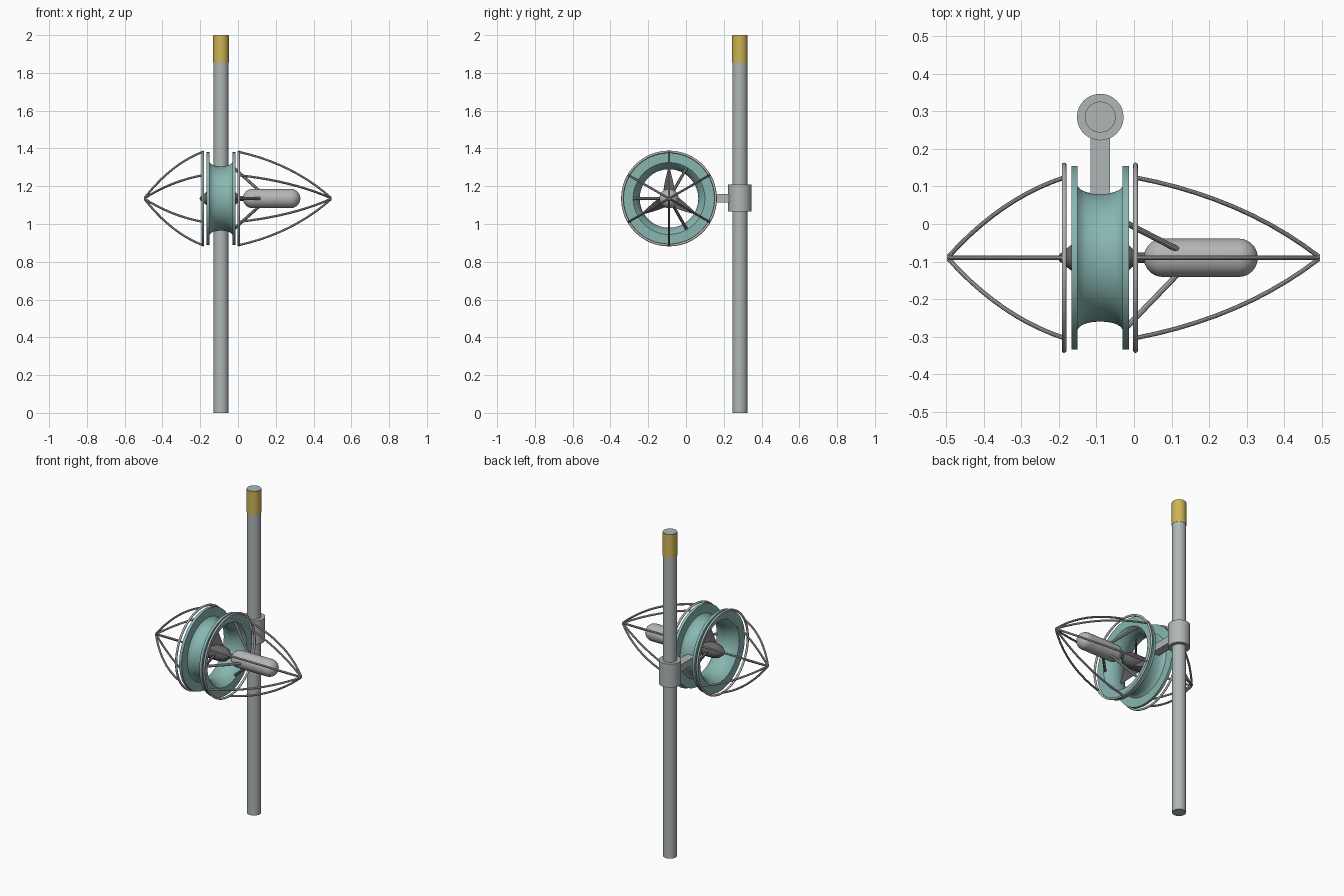
import bpy, bmesh, math
from mathutils import Vector, Matrix

if "Cube" in bpy.data.objects:
    bpy.data.objects.remove(bpy.data.objects["Cube"])

CX, CY, CZ = -0.09, -0.09, 1.135     # rotor centre; rotor axis runs along x
PX, PY = -0.09, 0.285                # pole position


def material(name, rgb):
    m = bpy.data.materials.new(name)
    m.diffuse_color = (*rgb, 1)
    m.use_nodes = True
    m.node_tree.nodes["Principled BSDF"].inputs["Base Color"].default_value = m.diffuse_color
    return m


POLE = material("pole_grey", (0.43, 0.47, 0.47))
STEEL = material("steel", (0.46, 0.46, 0.46))
DARK = material("dark_grey", (0.13, 0.13, 0.14))
TEAL = material("teal", (0.25, 0.47, 0.44))
YELLOW = material("yellow", (0.62, 0.46, 0.09))


def finish(bm, name, mat, smooth=True):
    bmesh.ops.recalc_face_normals(bm, faces=bm.faces)
    me = bpy.data.meshes.new(name)
    bm.to_mesh(me)
    bm.free()
    ob = bpy.data.objects.new(name, me)
    bpy.context.collection.objects.link(ob)
    me.materials.append(mat)
    if smooth:
        bpy.ops.object.select_all(action='DESELECT')
        ob.select_set(True)
        bpy.context.view_layer.objects.active = ob
        bpy.ops.object.shade_smooth_by_angle(angle=math.radians(35))
    return ob


def lathe(name, profile, mat, closed=False, seg=64):
    """Revolve (x, radius) points around the rotor axis."""
    bm = bmesh.new()
    vs = [bm.verts.new((x, CY, CZ + r)) for x, r in profile]
    n = len(vs)
    es = [bm.edges.new((vs[i], vs[(i + 1) % n])) for i in range(n if closed else n - 1)]
    bmesh.ops.spin(bm, geom=vs + es, cent=(0, CY, CZ), axis=(1, 0, 0),
                   angle=math.tau, steps=seg, use_merge=False)
    bmesh.ops.remove_doubles(bm, verts=bm.verts, dist=1e-5)
    return finish(bm, name, mat)


def cylinder(name, r, z0, z1, mat):
    bm = bmesh.new()
    bmesh.ops.create_cone(bm, cap_ends=True, segments=48, radius1=r, radius2=r, depth=z1 - z0,
                          matrix=Matrix.Translation((PX, PY, (z0 + z1) / 2)))
    return finish(bm, name, mat)


def box(name, lo, hi, mat):
    bm = bmesh.new()
    lo, hi = Vector(lo), Vector(hi)
    bmesh.ops.create_cube(bm, size=1, matrix=Matrix.Translation((lo + hi) / 2)
                          @ Matrix.Diagonal((*(hi - lo), 1)))
    return finish(bm, name, mat, False)


def polar(x, r, deg):
    a = math.radians(deg)
    return Vector((x, CY + r * math.cos(a), CZ + r * math.sin(a)))


def tube(name, pts, r, mat, sides=10):
    """Sweep a round section along points lying in one plane through the axis."""
    bm = bmesh.new()
    rings = []
    side = (pts[-1] - pts[0]).cross(Vector((1, 0, 0))).normalized()
    for i, p in enumerate(pts):
        t = (pts[min(i + 1, len(pts) - 1)] - pts[max(i - 1, 0)]).normalized()
        up = side.cross(t).normalized()
        rings.append([bm.verts.new(p + r * (side * math.cos(k * math.tau / sides)
                                            + up * math.sin(k * math.tau / sides)))
                      for k in range(sides)])
    for a, b in zip(rings, rings[1:]):
        for k in range(sides):
            j = (k + 1) % sides
            bm.faces.new((a[k], a[j], b[j], b[k]))
    bm.faces.new(rings[0])
    bm.faces.new(rings[-1])
    return finish(bm, name, mat)


# Pole, marker band, clamp and arm
cylinder("pole", 0.0395, 0, 2.0, POLE)
cylinder("marker_band", 0.0412, 1.855, 1.997, YELLOW)
cylinder("pole_clamp", 0.062, 1.065, 1.21, POLE)
box("support_arm", (PX - 0.026, 0.075, 1.113), (PX + 0.026, PY - 0.03, 1.158), POLE)

# Duct: waisted shell with a flat flange at each end
N = 14
half, fl = 0.077, 0.017
outer = [(CX + (half - fl) * s, 0.195 - 0.025 * math.sqrt(1 - 0.97 * s * s))
         for s in (2 * i / N - 1 for i in range(N + 1))]
inner = [(CX - half * s, 0.155 + 0.035 * s * s) for s in (2 * i / N - 1 for i in range(N + 1))]
duct = [(CX - half, 0.245), (CX - half + fl, 0.245)] + outer
duct += [(CX + half - fl, 0.245), (CX + half, 0.245)] + inner
lathe("duct", duct, TEAL, closed=True)

# Hub with pointed ends, and drive shaft
lathe("hub", [(-0.205, 0), (-0.198, 0.010), (-0.165, 0.036), (-0.13, 0.045), (-0.05, 0.045),
              (-0.018, 0.037), (0.008, 0.014), (0.008, 0)], DARK, seg=24)
lathe("drive_shaft", [(0.0, 0), (0.0, 0.014), (0.04, 0.014), (0.04, 0)], DARK, seg=20)

# Three tapered, twisted blades
for b in range(3):
    bm = bmesh.new()
    rings = []
    for i in range(7):
        f = i / 6
        r = 0.03 + 0.121 * f
        chord = 0.04 * (1 - f) + 0.007
        pitch = math.radians(50 - 25 * f)
        th = 0.006 * (1 - f) + 0.002
        ring = []
        for u, v in ((-1, 0), (-0.3, 1), (0.5, 0.9), (1, 0), (0.5, -0.9), (-0.3, -1)):
            c, t = u * chord, v * th
            x = c * math.sin(pitch) + t * math.cos(pitch)
            w = c * math.cos(pitch) - t * math.sin(pitch)
            ring.append(bm.verts.new((x, w, r)))
        rings.append(ring)
    for a, c in zip(rings, rings[1:]):
        for k in range(6):
            j = (k + 1) % 6
            bm.faces.new((a[k], a[j], c[j], c[k]))
    bm.faces.new(rings[0])
    bm.faces.new(rings[-1])
    bm.transform(Matrix.Translation((CX, CY, CZ)) @ Matrix.Rotation(b * math.tau / 3, 4, 'X'))
    finish(bm, f"blade_{b + 1}", DARK)

# Generator pod: capsule
P0, P1, R = 0.026, 0.33, 0.051
arc = [i * math.pi / 20 for i in range(11)]
pod = [(P0 + R - R * math.cos(a), R * math.sin(a)) for a in arc]
pod += [(P1 - R + R * math.cos(a), R * math.sin(a)) for a in reversed(arc)]
lathe("generator_pod", pod, STEEL, seg=48)

# Three struts from the duct to the pod
for i, deg in enumerate((60, 180, 300)):
    tube(f"pod_strut_{i + 1}", [polar(-0.022, 0.187, deg), polar(0.118, 0.042, deg)], 0.008, STEEL)

# Guard cages: a ring and six curved bars at each end
for side, x0, xc, x1 in (("inlet", -0.186, -0.353, -0.494), ("outlet", 0.004, 0.29, 0.492)):
    ring = [(x0 + 0.0065 * math.cos(k * math.tau / 12), 0.247 + 0.0065 * math.sin(k * math.tau / 12))
            for k in range(12)]
    lathe(f"{side}_guard_ring", ring, STEEL, closed=True)
    for k in range(6):
        pts = []
        for i in range(11):
            t = i / 10
            q0, q1, q2 = (1 - t) ** 2, 2 * t * (1 - t), t * t
            pts.append(polar(q0 * x0 + q1 * xc + q2 * x1,
                             q0 * 0.247 + q1 * 0.184 + q2 * 0.004, 30 + 60 * k))
        tube(f"{side}_guard_bar_{k + 1}", pts, 0.006, STEEL)
